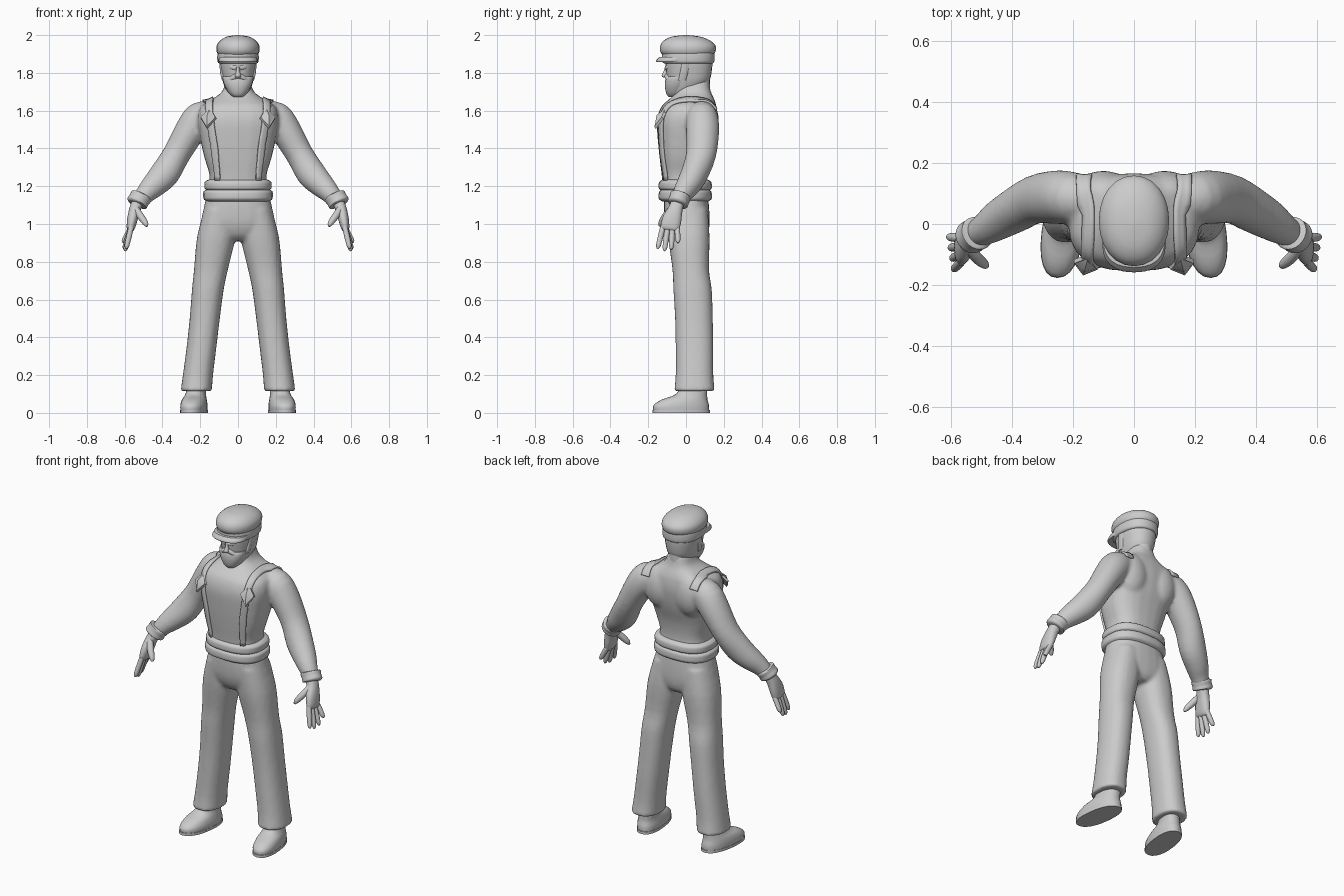
import bpy, bmesh, math
from mathutils import Vector

if "Cube" in bpy.data.objects:
    bpy.data.objects.remove(bpy.data.objects["Cube"])

grey = bpy.data.materials.new("plain grey")
grey.use_nodes = True
colour = (0.6, 0.6, 0.6, 1)
grey.diffuse_color = colour
grey.node_tree.nodes["Principled BSDF"].inputs["Base Color"].default_value = colour
SIDES = 24
Y_AXIS = Vector((0, 1, 0))


def smooth_rows(rows, steps):
    """Interpolate rows of numbers with a Catmull-Rom curve."""
    pts = [rows[0]] + list(rows) + [rows[-1]]
    out = []
    for a, b, c, d in zip(pts, pts[1:], pts[2:], pts[3:]):
        for s in range(steps):
            t = s / steps
            out.append([q + t / 2 * (r - p + t * (2 * p - 5 * q + 4 * r - w + t * (3 * (q - r) + w - p)))
                        for p, q, r, w in zip(a, b, c, d)])
    return out + [list(rows[-1])]


def loft(bm, rows, power=2.0, hint=None, steps=3):
    """Skin rings (x, y, z, radius, radius); level rings unless a hint axis is given."""
    rows = smooth_rows(rows, steps)
    centres = [Vector(r[:3]) for r in rows]
    rings = []
    for i, row in enumerate(rows):
        u, v = Vector((1, 0, 0)), Y_AXIS
        if hint:
            t = (centres[min(i + 1, len(rows) - 1)] - centres[max(i - 1, 0)]).normalized()
            u = (hint - t * hint.dot(t)).normalized()
            v = t.cross(u)
        ring = []
        for k in range(SIDES):
            a = math.tau * k / SIDES
            c, s = math.cos(a), math.sin(a)
            p = u * math.copysign(abs(c) ** (2 / power), c) * row[3]
            p = p + v * math.copysign(abs(s) ** (2 / power), s) * row[4]
            ring.append(bm.verts.new(centres[i] + p))
        rings.append(ring)
    for lo, hi in zip(rings, rings[1:]):
        for k in range(SIDES):
            n = (k + 1) % SIDES
            bm.faces.new((lo[k], lo[n], hi[n], hi[k]))
    bm.faces.new(rings[0][::-1])
    bm.faces.new(rings[-1])
    return bm


def blob(bm, centre, size):
    made = bmesh.ops.create_uvsphere(bm, u_segments=20, v_segments=12, radius=1)
    for v in made["verts"]:
        v.co = Vector(a * b + c for a, b, c in zip(v.co, size, centre))


def part(name, bm, mirror=False, fuse=0):
    """Turn a bmesh into an object, optionally mirrored and fused into one skin."""
    bmesh.ops.recalc_face_normals(bm, faces=bm.faces)
    mesh = bpy.data.meshes.new(name)
    bm.to_mesh(mesh)
    bm.free()
    mesh.materials.append(grey)
    ob = bpy.data.objects.new(name, mesh)
    bpy.context.collection.objects.link(ob)
    bpy.ops.object.select_all(action='DESELECT')
    ob.select_set(True)
    bpy.context.view_layer.objects.active = ob
    bpy.ops.object.shade_smooth_by_angle(angle=math.radians(42))
    if mirror:
        ob.modifiers.new("mirror", 'MIRROR').use_mirror_merge = False
    if fuse:
        m = ob.modifiers.new("fuse", 'REMESH')
        m.mode, m.voxel_size, m.use_smooth_shade = 'VOXEL', 0.011, True
        m = ob.modifiers.new("soften", 'SMOOTH')
        m.factor, m.iterations = 0.5, fuse
    return ob


# Shirt: torso, shoulder blades and sleeves fused
bm = loft(bmesh.new(), [
    (0, 0, 1.15, .165, .12), (0, -.01, 1.25, .15, .118), (0, -.01, 1.35, .178, .13),
    (0, 0, 1.45, .2, .15), (0, .006, 1.55, .215, .16), (0, .015, 1.62, .2, .147),
    (0, .03, 1.66, .14, .12), (0, .04, 1.7, .085, .092), (0, .04, 1.76, .065, .08)], 2.6)
for side in (1, -1):
    blob(bm, (side * .1, .1, 1.54), (.1, .075, .13))
    loft(bm, [
        (side * x, y, z, a, b) for x, y, z, a, b in (
            (.13, .08, 1.58, .07, .07), (.2, .085, 1.56, .085, .088), (.255, .088, 1.49, .088, .082),
            (.325, .08, 1.37, .08, .073), (.385, .047, 1.27, .073, .078), (.44, .015, 1.21, .066, .068),
            (.485, -.015, 1.165, .054, .055), (.53, -.04, 1.11, .04, .04))], 2, Y_AXIS)
shirt = part("shirt", bm, fuse=5)

# Trousers: hips and legs fused
bm = loft(bmesh.new(), [
    (0, 0, 1.16, .165, .115), (0, .003, 1.08, .182, .12), (0, .008, 1, .193, .117),
    (0, .015, .94, .13, .1), (0, .02, .91, .05, .07)], 2.4)
for side in (1, -1):
    loft(bm, [
        (side * x, y, z, a, b) for x, y, z, a, b in (
            (.09, .005, 1.08, .088, .11), (.115, .015, .93, .102, .11), (.143, .025, .76, .09, .097),
            (.16, .035, .65, .084, .102), (.176, .042, .5, .08, .1), (.193, .045, .35, .079, .1),
            (.212, .045, .2, .08, .1), (.221, .045, .115, .083, .108))], 2.3)
part("trousers", bm, fuse=4)

# Waistband: shirt fold over a belt
for name, low, high, width in (("belt", 1.12, 1.185, .182), ("shirt_fold", 1.175, 1.235, .176)):
    mid = (low + high) / 2
    part(name, loft(bmesh.new(), [
        (0, -.004, low, width - .015, .122), (0, -.004, low + .012, width, .139),
        (0, -.004, mid, width + .002, .141), (0, -.004, high - .012, width, .137),
        (0, -.004, high, width - .02, .12)], 2.5))

# Shoes and soles, toes turned slightly outwards
for name, rows in (
        ("shoe", [(.23, -.025, .012, .068, .148), (.23, -.025, .04, .069, .147),
                  (.23, -.008, .07, .063, .122), (.227, .03, .1, .053, .082), (.222, .045, .16, .048, .066)]),
        ("sole", [(.23, -.025, 0, .07, .152), (.23, -.025, .016, .07, .152)])):
    bm = loft(bmesh.new(), rows, 2.3)
    for v in bm.verts:
        v.co.x -= v.co.y * .12
    part(name, bm, mirror=True)

# Glove cuffs
part("cuff", loft(bmesh.new(), [
    (.51, -.028, 1.152, .046, .048), (.513, -.03, 1.146, .056, .058), (.524, -.037, 1.128, .054, .056),
    (.535, -.043, 1.11, .055, .057), (.538, -.045, 1.104, .042, .043)], 2, Y_AXIS), mirror=True)

# Hands: palm, thumb and four fingers
bm = loft(bmesh.new(), [
    (.525, -.04, 1.13, .034, .032), (.545, -.055, 1.08, .038, .03), (.558, -.073, 1.03, .05, .028),
    (.568, -.085, .98, .05, .022), (.573, -.088, .965, .04, .012)], 2.3, Y_AXIS)
loft(bm, [(.545, -.075, 1.085, .016, .018), (.515, -.11, 1.04, .019, .019),
          (.49, -.132, 1.005, .015, .015), (.482, -.14, .988, .006, .006)], 2, Y_AXIS)
for k, length in enumerate((.115, .128, .12, .085)):
    y, spread = -.122 + .025 * k, -.028 + .011 * k
    rows = []
    for t, r in ((0, .014), (.4, .0145), (.85, .0125), (1, .005)):
        rows.append((.565 + (.027 + .006 * k) * t, y + spread * t, .985 - length * t, r, r))
    loft(bm, rows, 2, Y_AXIS)
part("hand", bm, mirror=True)

# Head and neck
bm = loft(bmesh.new(), [
    (0, -.05, 1.675, .03, .035), (0, -.02, 1.7, .058, .075), (0, .01, 1.75, .079, .108),
    (0, .015, 1.8, .089, .12), (0, .015, 1.86, .097, .125), (0, .015, 1.91, .09, .12)], 2.2)
loft(bm, [(0, .045, 1.66, .067, .08), (0, .05, 1.72, .064, .077), (0, .05, 1.78, .064, .075)])
part("head", bm)

# Beard, moustache, sideburns, nose, brow
part("beard", loft(bmesh.new(), [
    (0, -.06, 1.672, .024, .03), (0, -.058, 1.69, .046, .046), (0, -.052, 1.73, .07, .06),
    (0, -.045, 1.765, .081, .064), (0, -.04, 1.78, .082, .06)], 2.2))
part("moustache", loft(bmesh.new(), [
    (0, -.103, 1.785, .012, .014), (.02, -.1, 1.778, .012, .014), (.045, -.088, 1.76, .01, .012),
    (.06, -.072, 1.735, .004, .005)], 2, Y_AXIS), mirror=True)
part("sideburn", loft(bmesh.new(), [
    (.07, -.02, 1.76, .015, .022), (.08, -.01, 1.8, .014, .022), (.086, 0, 1.86, .014, .022)], 3),
    mirror=True)
part("nose", loft(bmesh.new(), [
    (0, -.105, 1.775, .013, .014), (0, -.112, 1.785, .016, .017), (0, -.104, 1.81, .009, .014),
    (0, -.098, 1.835, .008, .01)]))
part("brow", loft(bmesh.new(), [
    (.008, -.105, 1.826, .008, .012), (.035, -.096, 1.832, .007, .012),
    (.065, -.07, 1.84, .005, .01)], 2, Y_AXIS), mirror=True)

# Cap: band, puffed crown and peak
part("cap_band", loft(bmesh.new(), [
    (0, .012, 1.85, .1, .128), (0, .012, 1.858, .108, .137), (0, .012, 1.88, .11, .139),
    (0, .012, 1.905, .108, .137), (0, .012, 1.912, .1, .13)], 2.2))
part("cap_crown", loft(bmesh.new(), [
    (0, .01, 1.895, .104, .134), (0, .01, 1.915, .114, .147), (0, .01, 1.945, .113, .146),
    (0, .005, 1.972, .094, .122), (0, 0, 1.992, .058, .075), (0, 0, 2, .008, .01)], 2.1))
part("cap_peak", loft(bmesh.new(), [
    (0, -.066, 1.858, .1, .09), (0, -.066, 1.866, .104, .092), (0, -.055, 1.885, .1, .087)], 2.4))

# Braces: ribbons wrapped on the shirt
path = smooth_rows([
    (.127, -.13, 1.23), (.13, -.14, 1.38), (.145, -.145, 1.48), (.155, -.13, 1.58),
    (.158, -.06, 1.66), (.162, .05, 1.68), (.165, .12, 1.65), (.165, .17, 1.61)], 5)
bm = bmesh.new()
rows = [[bm.verts.new((x + s, y, z)) for s in (-.024, -.008, .008, .024)] for x, y, z in path]
for lo, hi in zip(rows, rows[1:]):
    for k in range(3):
        bm.faces.new((lo[k], lo[k + 1], hi[k + 1], hi[k]))
brace = part("brace", bm, mirror=True)
wrap = brace.modifiers.new("wrap", 'SHRINKWRAP')
wrap.target, wrap.offset, wrap.wrap_mode = shirt, .005, 'ABOVE_SURFACE'
thick = brace.modifiers.new("thickness", 'SOLIDIFY')
thick.thickness, thick.offset = .012, 0

# Diamond badges on the braces
bm = bmesh.new()
bmesh.ops.create_cone(bm, cap_ends=True, segments=4, radius1=.064, radius2=.058, depth=.014)
tip = bmesh.ops.create_cone(bm, cap_ends=True, segments=4, radius1=.05, radius2=0, depth=.02)
bmesh.ops.translate(bm, verts=tip["verts"], vec=(0, 0, .017))
turn = Vector((.22, -.8, .5)).to_track_quat('Z', 'Y')
for v in bm.verts:
    v.co = turn @ Vector((v.co.x * .68, v.co.y, v.co.z)) + Vector((.157, -.134, 1.562))
part("badge", bm, mirror=True)
